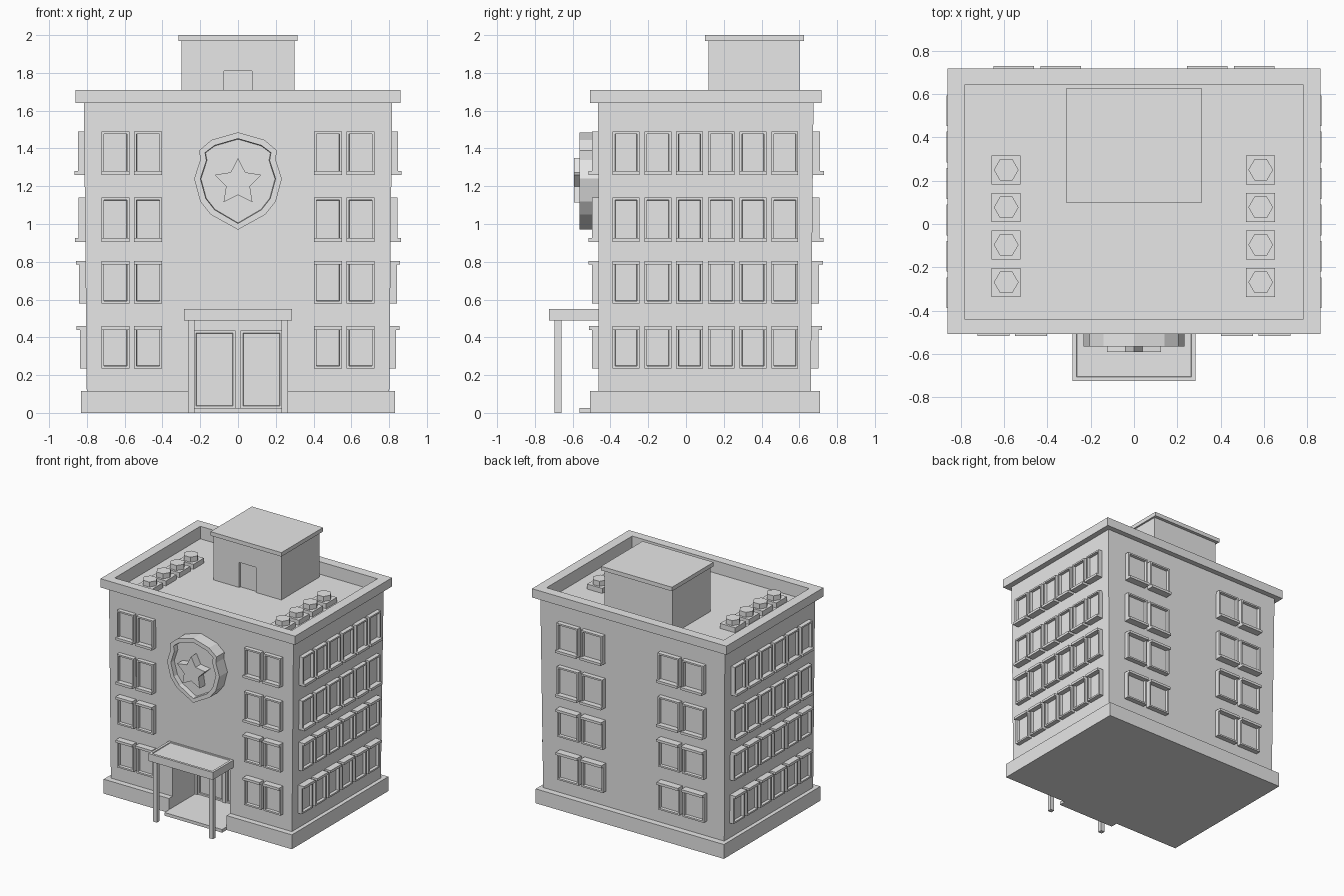
import bpy, bmesh
from math import sin, cos, pi, radians
from mathutils import Matrix, Vector

if "Cube" in bpy.data.objects:
    bpy.data.objects.remove(bpy.data.objects["Cube"], do_unlink=True)

grey = bpy.data.materials.new("plain_grey")
grey.use_nodes = True
grey.diffuse_color = (0.8, 0.8, 0.8, 1)
grey.node_tree.nodes["Principled BSDF"].inputs["Base Color"].default_value = (0.8, 0.8, 0.8, 1)


def finish(bm, name):
    bmesh.ops.recalc_face_normals(bm, faces=bm.faces)
    mesh = bpy.data.meshes.new(name)
    bm.to_mesh(mesh)
    bm.free()
    mesh.materials.append(grey)
    ob = bpy.data.objects.new(name, mesh)
    bpy.context.scene.collection.objects.link(ob)
    return ob


def add_box(bm, x, y, z):
    """Box from (min, max) ranges; returns its vertices."""
    size = Matrix.Diagonal((x[1] - x[0], y[1] - y[0], z[1] - z[0], 1))
    mid = Matrix.Translation((sum(x) / 2, sum(y) / 2, sum(z) / 2))
    return bmesh.ops.create_cube(bm, size=1, matrix=mid @ size)["verts"]


def box(name, x, y, z):
    bm = bmesh.new()
    add_box(bm, x, y, z)
    return finish(bm, name)


def cut(target, x, y, z):
    cutter = box("cutter", x, y, z)
    cutter.hide_render = True
    mod = target.modifiers.new("cut", "BOOLEAN")
    mod.operation = "DIFFERENCE"
    mod.solver = "EXACT"
    mod.object = cutter
    bpy.context.view_layer.objects.active = target
    bpy.ops.object.modifier_apply(modifier=mod.name)
    bpy.data.objects.remove(cutter, do_unlink=True)


def recess(bm, face, border, depth):
    """Leave a flat rim on the face and sink its middle."""
    bmesh.ops.inset_region(bm, faces=[face], thickness=border)
    bmesh.ops.inset_region(bm, faces=[face], thickness=0.003, depth=-depth)


def add_panel(bm, x, y, z, border, depth):
    """Box whose front (-y) face has a sunken middle."""
    verts = add_box(bm, x, y, z)
    bm.normal_update()
    front = next(f for f in verts[0].link_faces[:] + verts[-1].link_faces[:] if f.normal.y < -0.9)
    recess(bm, front, border, depth)


def extrude_outline(bm, points, y_back, y_front):
    """Prism from an (x, z) outline; returns the front face."""
    face = bm.faces.new([bm.verts.new((x, y_back, z)) for x, z in points])
    new = bmesh.ops.extrude_face_region(bm, geom=[face])["geom"]
    for v in new:
        if isinstance(v, bmesh.types.BMVert):
            v.co.y = y_front
    bmesh.ops.recalc_face_normals(bm, faces=bm.faces)
    return next(f for f in new if isinstance(f, bmesh.types.BMFace))


# Walls, flaring slightly towards the top
bm = bmesh.new()
for v in add_box(bm, (-0.8, 0.8), (-0.462, 0.66), (0.05, 1.67)):
    if v.co.z > 1:
        v.co.x *= 1.02
        v.co.y += 0.015 if v.co.y > 0 else -0.003
walls = finish(bm, "walls")
plinth = box("plinth", (-0.832, 0.832), (-0.508, 0.71), (0, 0.115))
parapet = box("parapet", (-0.86, 0.86), (-0.508, 0.717), (1.64, 1.71))

# Sunken roof deck
for part in (walls, parapet):
    cut(part, (-0.783, 0.783), (-0.438, 0.642), (1.61, 1.9))

# Recessed entrance
DOOR_Y = -0.15
for part in (walls, plinth):
    cut(part, (-0.255, 0.255), (-0.8, DOOR_Y), (-0.1, 0.49))
box("entrance_floor", (-0.255, 0.255), (-0.565, DOOR_Y), (0, 0.025))
bm = bmesh.new()
add_box(bm, (-0.255, 0.255), (DOOR_Y - 0.03, DOOR_Y), (0.435, 0.49))
add_box(bm, (-0.015, 0.015), (DOOR_Y - 0.03, DOOR_Y), (0.025, 0.435))
for s in (-1, 1):
    add_box(bm, sorted((s * 0.235, s * 0.255)), (DOOR_Y - 0.03, DOOR_Y), (0.025, 0.435))
finish(bm, "door_frame")
bm = bmesh.new()
for x in ((-0.235, -0.015), (0.015, 0.235)):
    add_panel(bm, x, (DOOR_Y - 0.02, DOOR_Y), (0.025, 0.435), 0.018, 0.01)
finish(bm, "doors")

# Canopy on two posts
bm = bmesh.new()
add_box(bm, (-0.285, 0.285), (-0.725, -0.455), (0.49, 0.55))
bm.normal_update()
recess(bm, max(bm.faces, key=lambda f: f.normal.z), 0.027, 0.006)
finish(bm, "canopy")
for side, x in (("right", -0.248), ("left", 0.248)):
    box(side + "_canopy_post", (x - 0.017, x + 0.017), (-0.695, -0.66), (0, 0.495))

# Windows: lower two floors have a hood, upper two a sill
ROWS = ((0.235, 0.46, True), (0.58, 0.805, True), (0.905, 1.14, False), (1.26, 1.49, False))


def windows(name, centres, width, angle, wall_low, wall_high, out=0.034, lip=0.052):
    """Grid of framed windows on the wall that faces -y before turning by angle."""
    bm = bmesh.new()
    for low, high, hood in ROWS:
        t = (low + high) / 2 / 1.67
        wall = -(wall_low + (wall_high - wall_low) * t)
        for c in centres:
            x = (c - width / 2, c + width / 2)
            add_panel(bm, x, (wall - out, wall + 0.02), (low, high), 0.018, 0.022)
            edge = (high - 0.02, high) if hood else (low, low + 0.02)
            add_box(bm, x, (wall - lip, wall + 0.01), edge)
    bm.transform(Matrix.Rotation(radians(angle), 4, "Z"))
    finish(bm, name)


front_x = [s * c for s in (-1, 1) for c in (0.476, 0.649)]
back_x = [s * c for s in (-1, 1) for c in (0.338, 0.555)]
side_y = [-0.317 + 0.168 * i for i in range(6)]
windows("front_windows", front_x, 0.148, 0, 0.462, 0.465)
windows("back_windows", back_x, 0.188, 180, 0.66, 0.675, 0.038, 0.058)
windows("left_windows", side_y, 0.142, 90, 0.8, 0.816)
windows("right_windows", [-y for y in side_y], 0.142, -90, 0.8, 0.816)

# Shield with a raised star
half = [(0.14, 1.445), (0.205, 1.39), (0.2, 1.34), (0.232, 1.24), (0.2, 1.12), (0.145, 1.05)]
outline = [(0, 1.485)] + half + [(0, 0.97)] + [(-x, z) for x, z in reversed(half)]
bm = bmesh.new()
recess(bm, extrude_outline(bm, outline, -0.45, -0.565), 0.033, 0.04)
finish(bm, "shield")
bm = bmesh.new()
star = []
for i in range(10):
    r, a = (0.13, 0.066)[i % 2], pi / 2 + i * pi / 5
    star.append((r * cos(a), 1.22 + r * sin(a)))
extrude_outline(bm, star, -0.51, -0.592)
finish(bm, "star")

# Rooftop stair house
house = box("stair_house", (-0.3, 0.3), (0.12, 0.6), (1.6, 1.975))
cut(house, (-0.073, 0.073), (0.05, 0.135), (1.5, 1.81))
box("stair_house_roof", (-0.314, 0.314), (0.1, 0.625), (1.968, 2.0))

# Rooftop vents: square bases with hexagonal caps
bm = bmesh.new()
for x in (-0.59, 0.585):
    for i in range(4):
        y = 0.25 - 0.173 * i
        add_box(bm, (x - 0.067, x + 0.067), (y - 0.067, y + 0.067), (1.6, 1.65))
        turn = Matrix.Translation(Vector((x, y, 1.665))) @ Matrix.Rotation(pi / 6, 4, "Z")
        bmesh.ops.create_cone(bm, cap_ends=True, segments=6, radius1=0.057, radius2=0.057,
                              depth=0.05, matrix=turn)
finish(bm, "roof_vents")
